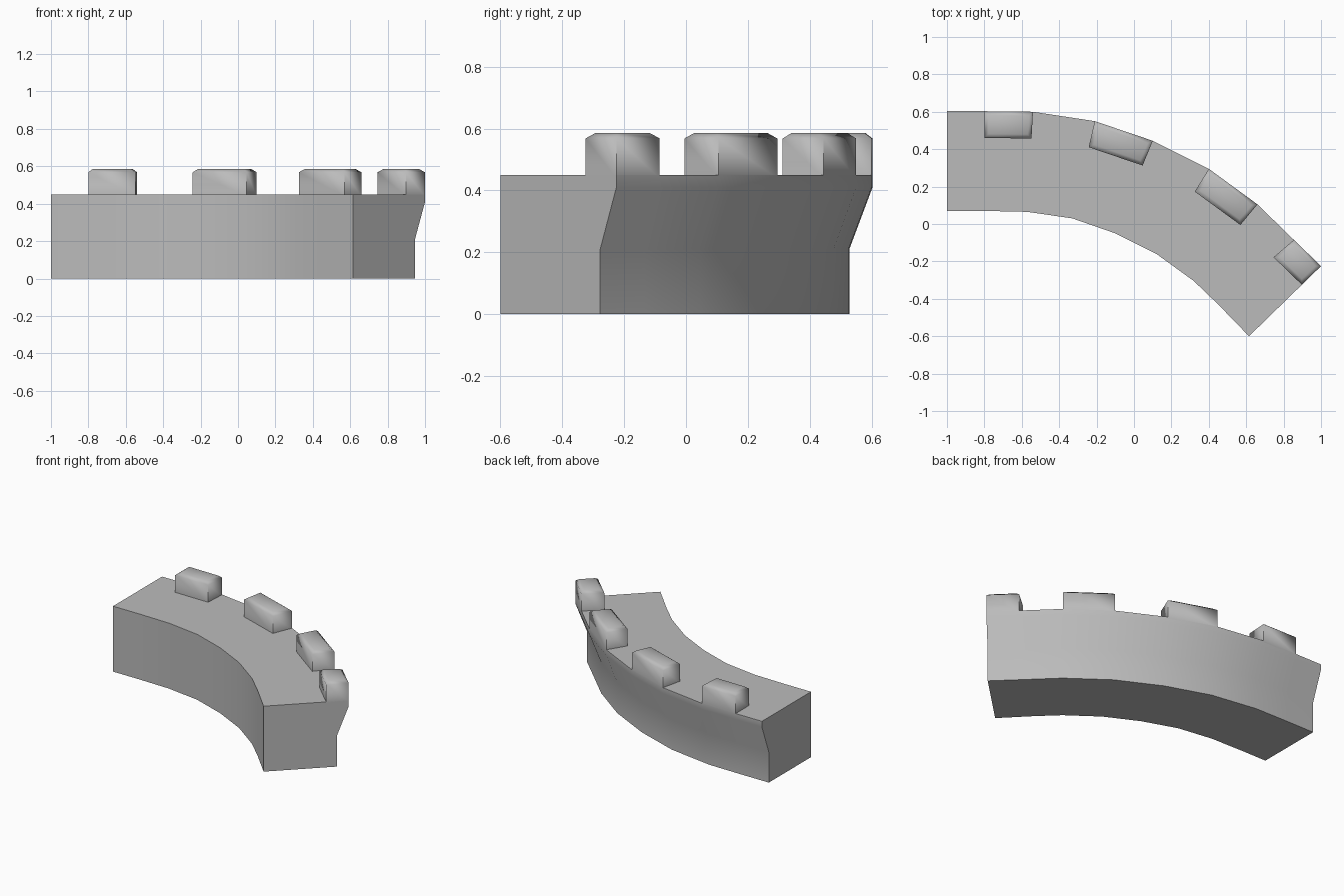
import bpy
import bmesh
import math
from mathutils import Vector

if "Cube" in bpy.data.objects:
    bpy.data.objects.remove(bpy.data.objects["Cube"], do_unlink=True)

stone = bpy.data.materials.new("grey stone")
stone.use_nodes = True
colour = (0.5, 0.5, 0.5, 1)
stone.diffuse_color = colour
stone.node_tree.nodes["Principled BSDF"].inputs["Base Color"].default_value = colour

# Plan of the wall: matching stations on the outer and inner curves
OUTER = [Vector(p) for p in [(-1, .603), (-.8, .603), (-.54, .6), (-.21, .55), (.1, .445),
                             (.4, .295), (.66, .105), (.855, -.085), (1, -.225)]]
INNER = [Vector(p) for p in [(-1, .07), (-.8, .07), (-.57, .065), (-.33, .03), (-.1, -.05),
                             (.12, -.16), (.32, -.305), (.45, -.43), (.615, -.6)]]
TOP = 0.45


def loft(name, rings, angle):
    """Join closed rings of points into a capped solid."""
    bm = bmesh.new()
    loops = [[bm.verts.new(p) for p in ring] for ring in rings]
    n = len(loops[0])
    for a, b in zip(loops, loops[1:]):
        for i in range(n):
            j = (i + 1) % n
            bm.faces.new((a[i], a[j], b[j], b[i]))
    bm.faces.new(loops[0])
    bm.faces.new(loops[-1])
    bmesh.ops.recalc_face_normals(bm, faces=bm.faces)
    mesh = bpy.data.meshes.new(name)
    bm.to_mesh(mesh)
    bm.free()
    mesh.materials.append(stone)
    obj = bpy.data.objects.new(name, mesh)
    bpy.context.collection.objects.link(obj)
    bpy.ops.object.select_all(action="DESELECT")
    obj.select_set(True)
    bpy.context.view_layer.objects.active = obj
    bpy.ops.object.shade_smooth_by_angle(angle=math.radians(angle))
    return obj


# Curved wall: the cross-section flares outward near the top
sections = []
for out, inn in zip(OUTER, INNER):
    foot = out + (inn - out).normalized() * 0.075
    sections.append([inn.to_3d(), foot.to_3d(), (*foot, 0.21), (*out, 0.41),
                     (*out, TOP), (*inn, TOP)])
loft("curved_wall", sections, 40)

# Battlement blocks on every second span, flush with the outer face
for number, i in enumerate(range(1, len(OUTER), 2), 1):
    a, b = OUTER[i], OUTER[i + 1]
    back = [p + (q - p).normalized() * 0.143 for p, q in ((a, INNER[i]), (b, INNER[i + 1]))]
    plan = [a, b, back[1], back[0]]
    along = (b - a).normalized() * 0.022
    inward = Vector((along.y, -along.x))
    top = [a + along + inward, b - along + inward,
           back[1] - along - inward, back[0] + along - inward]
    loft(f"battlement_{number}",
         [[(*p, TOP - 0.01) for p in plan], [(*p, 0.568) for p in plan],
          [(*p, 0.585) for p in top]], 60)
